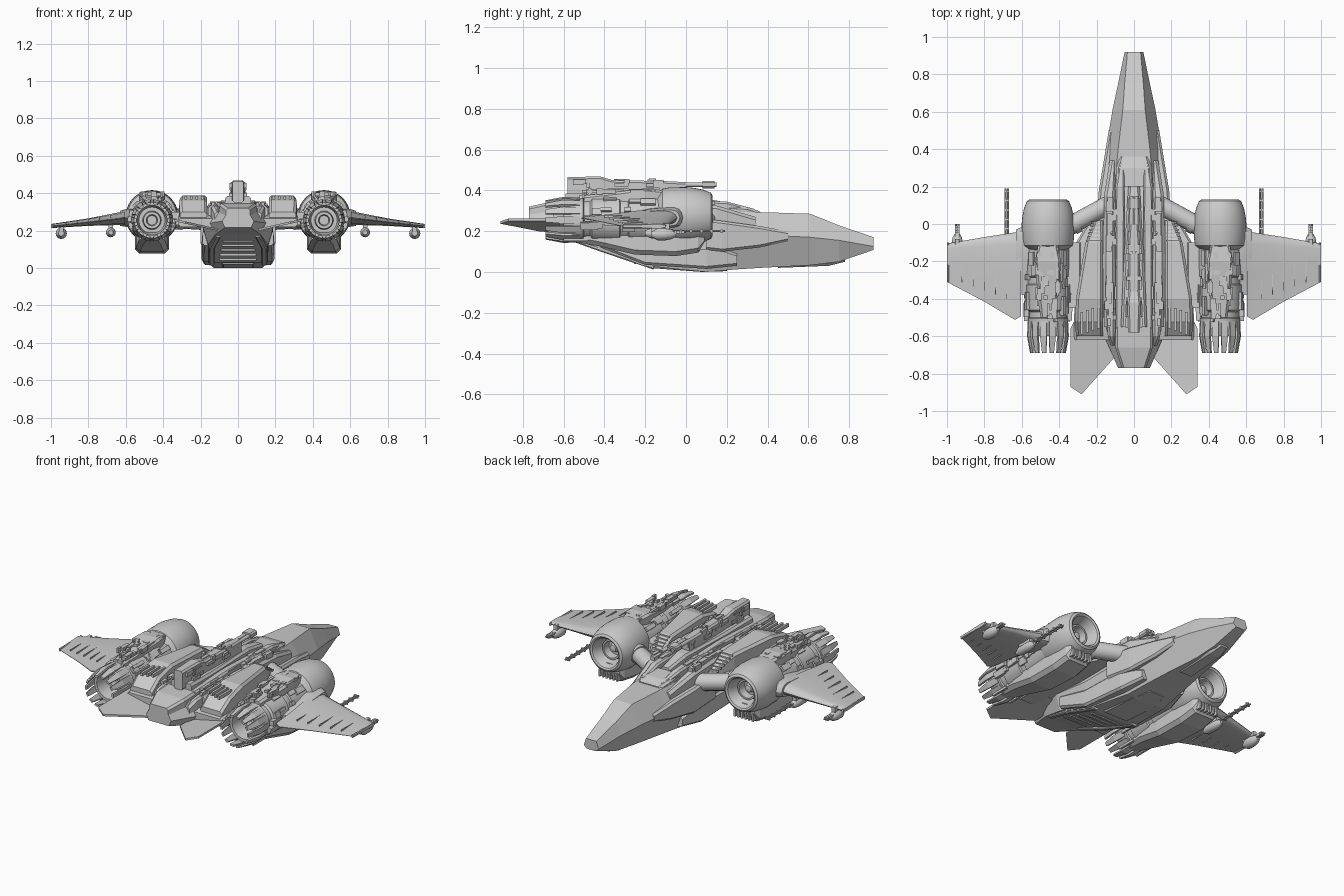
import bpy, bmesh, math, random
from mathutils import Vector, Matrix

random.seed(4)
EX = 0.46  # engine axis x


def finish(name, bm, mirror=False, smooth=None):
    bmesh.ops.recalc_face_normals(bm, faces=bm.faces)
    me = bpy.data.meshes.new(name)
    bm.to_mesh(me)
    bm.free()
    ob = bpy.data.objects.new(name, me)
    bpy.context.collection.objects.link(ob)
    if mirror:
        m = ob.modifiers.new("mirror", 'MIRROR')
        m.use_mirror_merge = False
    if smooth:
        bpy.ops.object.select_all(action='DESELECT')
        ob.select_set(True)
        bpy.context.view_layer.objects.active = ob
        bpy.ops.object.shade_smooth_by_angle(angle=math.radians(smooth))
    return ob


def add_loft(bm, rings):
    vs = [[bm.verts.new(p) for p in r] for r in rings]
    n = len(vs[0])
    for a, b in zip(vs, vs[1:]):
        for i in range(n):
            bm.faces.new((a[i], a[(i + 1) % n], b[(i + 1) % n], b[i]))
    bm.faces.new(vs[0])
    bm.faces.new(vs[-1][::-1])


def loft(name, rings, mirror=False, smooth=None):
    bm = bmesh.new()
    add_loft(bm, rings)
    return finish(name, bm, mirror, smooth)


def chamfered(y, x0, x1, z0, z1, c):
    """chamfered rectangle across the ship at station y"""
    return [(x0 + c, y, z0), (x1 - c, y, z0), (x1, y, z0 + c), (x1, y, z1 - c),
            (x1 - c, y, z1), (x0 + c, y, z1), (x0, y, z1 - c), (x0, y, z0 + c)]


def block(name, stations, mirror=True, c=0.012):
    return loft(name, [chamfered(*s, c) for s in stations], mirror)


def add_box(bm, c, s, rot=0.0):
    m = Matrix.Translation(c) @ Matrix.Rotation(rot, 4, 'Y') @ Matrix.Diagonal((*s, 1))
    bmesh.ops.create_cube(bm, size=1, matrix=m)


def lathe(name, profile, x, z, n=40, mirror=True):
    """profile of (y, radius) spun about a fore-aft axis"""
    rings = [[(x + max(r, .001) * math.cos(2 * math.pi * i / n), y,
               z + max(r, .001) * math.sin(2 * math.pi * i / n)) for i in range(n)] for y, r in profile]
    return loft(name, rings, mirror, 35)


def tube(name, a, b, r, mirror=True, n=16):
    a, b = Vector(a), Vector(b)
    q = (b - a).to_track_quat('Z', 'Y')
    ring = [q @ Vector((r * math.cos(2 * math.pi * i / n), r * math.sin(2 * math.pi * i / n), 0)) for i in range(n)]
    return loft(name, [[a + p for p in ring], [b + p for p in ring]], mirror, 40)


# Faceted fuselage: y, bottom (z, w), crease (z, w), top (z, w)
hull = [(.92, .108, .03, .125, .05, .17, .035), (.75, .05, .05, .155, .085, .228, .05),
        (.61, .033, .06, .17, .115, .285, .06), (.40, .022, .09, .18, .15, .292, .085),
        (.24, .012, .11, .18, .175, .295, .1), (.10, 0, .13, .19, .188, .32, .11),
        (-.2, .03, .16, .19, .188, .33, .12), (-.45, .125, .16, .22, .188, .32, .12),
        (-.62, .18, .12, .24, .15, .32, .1), (-.77, .215, .07, .25, .085, .29, .06)]
loft("fuselage", [[(-wb, y, zb), (wb, y, zb), (wm, y, zm), (wt, y, zt), (-wt, y, zt), (-wm, y, zm)]
                  for y, zb, wb, zm, wm, zt, wt in hull])
# Raised canopy frame, cheeks and belly sponsons
block("canopy_rear_frame", [(.36, -.075, .075, .27, .298), (.30, -.095, .095, .27, .318),
                            (.2, -.1, .1, .27, .325)], False)
block("cheek_panel", [(.5, .09, .135, .15, .2), (.36, .1, .158, .12, .225), (.18, .1, .188, .1, .25),
                      (.0, .1, .2, .12, .27)])
block("belly_sponson", [(.25, .09, .15, .03, .09), (.1, .1, .185, .015, .14), (-.2, .11, .195, .035, .14),
                        (-.42, .12, .19, .12, .2)])
block("chin_box", [(.78, -.03, .03, .05, .09), (.7, -.045, .045, .03, .09), (.45, -.05, .05, .02, .07)], False)
block("belly_keel", [(.2, -.06, .06, .004, .04), (.08, -.09, .09, .0, .04), (-.16, -.09, .09, .018, .05)], False)
# Rear belly ramp with rim rails
block("ramp_rail", [(-.16, .125, .155, .012, .06), (-.42, .125, .155, .1, .16), (-.6, .09, .12, .165, .2)], c=.006)
bm = bmesh.new()
for i in range(5):
    add_box(bm, (0, -.25 - .065 * i, .05 + .025 * i), (.2 - .01 * i, .012, .02))
finish("ramp_ribs", bm)
# Tail end: engine block and vents
block("tail_block", [(-.5, -.1, .1, .24, .35), (-.66, -.1, .1, .23, .345), (-.77, -.065, .065, .23, .32)], False)
block("tail_vent", [(-.45, .1, .15, .28, .345), (-.6, .1, .14, .25, .33), (-.65, .1, .125, .25, .3)])

# Spine rails either side of the gun trench
block("spine_rail_inner", [(.33, .05, .08, .27, .31), (.2, .05, .1, .28, .345), (-.2, .05, .1, .28, .36),
                           (-.55, .05, .1, .28, .35)], c=.01)
block("spine_rail_outer", [(.34, .09, .13, .2, .27), (.15, .1, .16, .22, .325), (-.2, .1, .165, .24, .345),
                           (-.55, .1, .16, .24, .335)], c=.015)
# Shoulder deck, louvred shoulder blocks
block("shoulder_deck", [(.02, .15, .24, .225, .27), (-.1, .15, .31, .22, .285), (-.5, .15, .32, .22, .29),
                        (-.62, .12, .32, .22, .265)])
block("shoulder_block", [(.02, .165, .21, .27, .3), (-.1, .165, .26, .26, .375), (-.4, .165, .31, .26, .388),
                         (-.52, .165, .315, .26, .36), (-.6, .165, .31, .26, .3)], c=.014)
bm = bmesh.new()
for i in range(6):  # louvres on the block's sloped front
    add_box(bm, (.205 + i * .002, .01 - .02 * i, .303 + .013 * i), (.05 + .006 * i, .008, .012))
for i in range(4):
    add_box(bm, (.19 + .03 * i, -.5 - .01 * i, .375), (.014, .12, .02))
finish("shoulder_louvres", bm, True)
block("engine_pylon", [(-.1, .28, .4, .24, .29), (-.45, .28, .4, .23, .3)])
tube("intake_arm", (.14, .1, .25), (.38, -.03, .265), .05)
tube("intake_arm_collar", (.30, .012, .26), (.33, -.004, .261), .056)

# Slanted tail fins
plan = [(.12, -.5), (.31, -.5), (.34, -.56), (.34, -.87), (.28, -.91), (.11, -.72)]
fin = lambda h: [(x, y, .205 + .22 * (x - .11) + h) for x, y in plan]
loft("tail_fin", [fin(-.006), fin(.006)], True)

# Engine nacelle: bulbous front with ringed intake, slimmer rear
lathe("nacelle_front", [(.06, 0), (.055, .02), (.025, .03), (.025, .045), (.07, .05), (.07, .06), (.035, .066),
                        (.105, .082), (.124, .09), (.13, .1), (.122, .113), (.085, .128), (.04, .137), (0, .141),
                        (-.08, .139), (-.115, .133), (-.125, .12), (-.14, .1), (-.14, 0)], EX, .275)
lathe("nacelle_rear", [(-.1, .1), (-.11, .118), (-.28, .118), (-.285, .11), (-.32, .11), (-.325, .117), (-.46, .112),
                       (-.47, .1), (-.5, .1), (-.505, .108), (-.55, .104), (-.6, .096), (-.6, .08), (-.5, .07),
                       (-.5, .05), (-.54, .045), (-.54, .03), (-.5, .025), (-.5, 0)], EX, .255)
# Exhaust petals
bm = bmesh.new()
for k in range(14):
    a = 2 * math.pi * (k + .5) / 14
    rings = []
    for y, r, w in ((-.52, .108, .017), (-.6, .112, .018), (-.69, .096, .011)):
        m = Matrix.Translation((EX, y, .255)) @ Matrix.Rotation(a, 4, 'Y')
        rings.append([m @ Vector(p) for p in ((-w, 0, r - .012), (w, 0, r - .012), (w, 0, r), (-w, 0, r))])
    add_loft(bm, rings)
finish("exhaust_petals", bm, True)
# Engine top machinery, random small plates round the rear barrel
block("engine_top_housing", [(-.1, .41, .51, .34, .4), (-.2, .39, .53, .34, .41), (-.32, .4, .52, .33, .395),
                             (-.5, .42, .5, .33, .375)])
bm = bmesh.new()
for _ in range(70):
    a, y = random.uniform(-2.0, 2.0), random.uniform(-.5, -.15)
    r = .116
    add_box(bm, (EX + r * math.sin(a), y, .255 + r * math.cos(a)),
            (random.uniform(.012, .035), random.uniform(.02, .09), random.uniform(.012, .03)), a)
for _ in range(30):
    add_box(bm, (random.uniform(.405, .515), random.uniform(-.48, -.14), .395),
            (random.uniform(.01, .03), random.uniform(.02, .07), random.uniform(.01, .03)))
finish("engine_plates", bm, True)
# Under-engine pod with front grille
block("engine_lower_pod", [(.09, .39, .53, .13, .2), (.06, .375, .545, .095, .2), (-.05, .37, .55, .078, .2),
                           (-.25, .375, .545, .085, .2), (-.42, .39, .53, .125, .2), (-.56, .41, .51, .15, .18)], c=.022)
bm = bmesh.new()
for i in range(6):
    add_box(bm, (.4 + .024 * i, .075, .13), (.012, .05, .045))
    add_box(bm, (.4 + .024 * i, -.54, .158), (.012, .12, .014))
finish("pod_grille", bm, True)

# Wings: airfoil sections along x (x, leading y, trailing y, mid z, half thickness)
foil = [(0, 0), (.02, .5), (.06, .85), (.14, 1), (.45, .8), (.75, .35), (1, .07)]
def section(x, le, te, z, h):
    pts = [(x, le + (te - le) * t, z + h * k) for t, k in foil]
    return pts + [(x, le + (te - le) * t, z - h * k) for t, k in foil[:0:-1]]
loft("wing", [section(.605, -.035, -.495, .268, .04), section(.637, -.045, -.512, .263, .034),
              section(.8, -.07, -.415, .245, .02), section(1.0, -.105, -.31, .224, .011)], True, 30)
loft("wing_root", [section(.5, -.0, -.4, .27, .056), section(.59, -.01, -.38, .268, .05),
                   section(.63, -.03, -.37, .265, .04)], True, 30)
block("wing_tip_rail", [(-.1, .988, 1.0, .214, .234), (-.31, .988, 1.0, .214, .234)], c=.004)
bm = bmesh.new()
for i in range(5):  # chordwise seams
    x = .68 + .06 * i
    add_box(bm, (x, -.3 + .012 * i, .263 - .097 * (x - .637)), (.004, .2 - .02 * i, .036 - .004 * i))
finish("wing_seams", bm, True)

# Wing guns slung under the leading edges
for nm, x, z, r, y0, y1 in (("inner", .68, .19, .026, .19, -.2), ("outer", .945, .185, .03, 0, -.17)):
    lathe(nm + "_gun_pod", [(-.05, 0), (-.05, .4 * r), (-.07, .8 * r), (-.1, r), (y1 + .03, r), (y1, .5 * r), (y1, 0)],
          x, z, 16)
    block(nm + "_gun_mount", [(-.08, x - .012, x + .012, z, .24), (-.17, x - .012, x + .012, z, .24)], c=.003)
    for s in (-1, 1):
        tube(nm + "_gun_barrel", (x + s * .007, y0, z + .01), (x + s * .007, -.1, z + .01), .005, n=8)
    bm = bmesh.new()
    for i in range(5):
        add_box(bm, (x, y0 - .015 - (y0 + .06) * i / 5, z + .01), (.026, .01, .018))
    finish(nm + "_gun_clamps", bm, True)

# Dorsal gun lying on the spine
block("dorsal_gun_body", [(-.58, -.03, .03, .35, .465), (-.42, -.036, .036, .35, .468), (-.36, -.03, .03, .34, .45),
                          (-.1, -.032, .032, .34, .445), (.0, -.025, .025, .35, .44)], False, .01)
block("dorsal_gun_cradle", [(-.55, -.07, .07, .3, .385), (-.3, -.06, .06, .3, .375), (.05, -.04, .04, .29, .37),
                            (.2, -.03, .03, .29, .34)], False)
for s in (-1, 1):
    tube("dorsal_barrel", (s * .013, -.02, .428), (s * .013, .15, .428), .011, False, 12)
block("muzzle_brake", [(.08, -.03, .03, .41, .446), (.14, -.03, .03, .41, .446)], False, .008)
bm = bmesh.new()
for _ in range(50):
    add_box(bm, (random.uniform(0, .035), random.uniform(-.56, 0), random.uniform(.37, .447)),
            (random.uniform(.01, .025), random.uniform(.015, .07), random.uniform(.01, .03)))
for _ in range(45):
    add_box(bm, (random.uniform(.05, .15), random.uniform(-.55, .15), .338),
            (random.uniform(.01, .03), random.uniform(.02, .1), random.uniform(.012, .035)))
finish("spine_machinery", bm, True)
